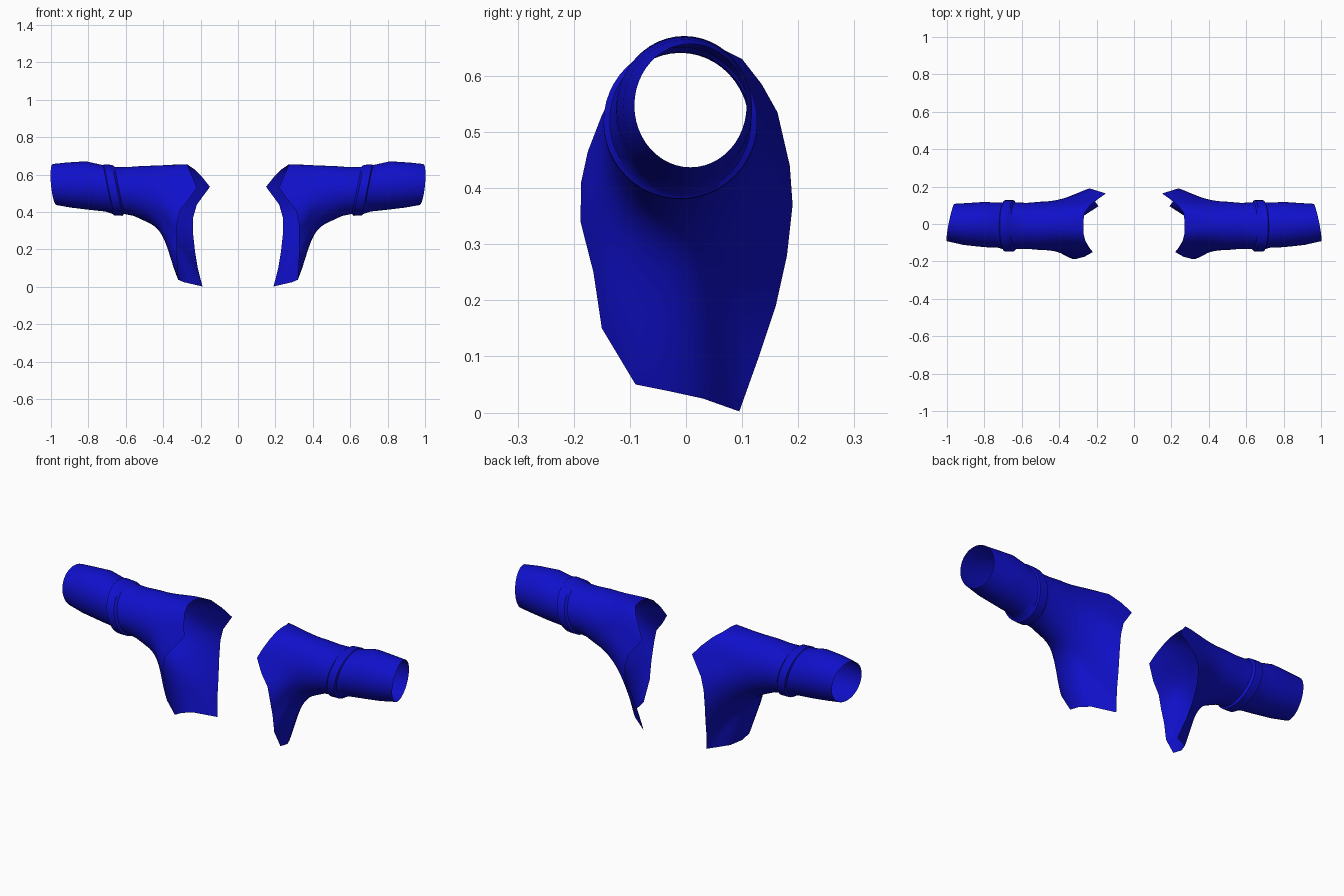
import bpy, bmesh, math
from mathutils import Vector

cube = bpy.data.objects.get("Cube")
if cube:
    bpy.data.objects.remove(cube, do_unlink=True)

blue = bpy.data.materials.new("royal_blue")
blue.use_nodes = True
colour = (0.005, 0.005, 0.6, 1)
blue.diffuse_color = colour
blue.node_tree.nodes["Principled BSDF"].inputs["Base Color"].default_value = colour

SEGMENTS = 48
STEPS = 12

# Tube rings: x, y centre, z centre, y radius, z radius, lean by y, lean by z
RINGS = [
    (.98, .008, .547, .100, .110, -.2, .09),
    (.90, .000, .544, .112, .121, -.1, .1),
    (.80, -.003, .541, .121, .130, 0, .1),
    (.73, -.006, .530, .120, .127, 0, .15),
    (.695, -.010, .520, .126, .131, 0, .2),
    (.69, -.010, .518, .137, .137, 0, .2),
    (.645, -.010, .516, .137, .136, 0, .2),
    (.635, -.010, .516, .125, .126, 0, .2),
    (.57, -.010, .510, .123, .131, 0, .1),
    (.50, -.010, .500, .129, .147, 0, 0),
]

# Open edge of the shoulder and side panel, from the top round by the front
EDGE = [Vector(p) for p in (
    (.27, -.01, .655), (.27, -.05, .65), (.26, -.09, .625), (.24, -.125, .58),
    (.22, -.15, .53), (.265, -.175, .465), (.31, -.187, .41), (.325, -.188, .34),
    (.325, -.165, .25), (.325, -.15, .15), (.32, -.09, .05), (.32, -.03, .038),
    (.29, .03, .025), (.19, .095, .002), (.215, .13, .1), (.23, .16, .19),
    (.24, .18, .28), (.24, .19, .37), (.22, .185, .44), (.15, .163, .535),
    (.19, .135, .585), (.235, .10, .63), (.265, .06, .65), (.27, .02, .655))]


def ring_point(ring, k):
    x, yc, zc, ry, rz, ly, lz = ring
    a = math.tau * k / SEGMENTS
    y, z = -ry * math.sin(a), rz * math.cos(a)
    return Vector((x + ly * y + lz * z, yc + y, zc + z))


def edge_point(k):
    t = k * len(EDGE) / SEGMENTS
    i = int(t)
    return EDGE[i].lerp(EDGE[(i + 1) % len(EDGE)], t - i)


def flare_point(k, t):
    # Smooth curve from the tube out to the open edge
    start, end = ring_point(RINGS[-1], k), edge_point(k)
    low = (1 - math.cos(math.tau * k / SEGMENTS)) / 2
    a = start + Vector((-.08 - .04 * low, 0, -.045 * low))
    b = end + Vector((.08 - .02 * low, -.12 * end.y, .15 * low * low))
    s = 1 - t
    return start * s**3 + a * 3 * s * s * t + b * 3 * s * t * t + end * t**3


def make_sleeve(name, side):
    rows = [[ring_point(r, k) for k in range(SEGMENTS)] for r in RINGS]
    rows += [[flare_point(k, j / STEPS) for k in range(SEGMENTS)]
             for j in range(1, STEPS + 1)]
    bm = bmesh.new()
    grid = [[bm.verts.new((p.x * side, p.y, p.z)) for p in row] for row in rows]
    for r0, r1 in zip(grid, grid[1:]):
        for k in range(SEGMENTS):
            n = (k + 1) % SEGMENTS
            quad = [r0[k], r0[n], r1[n], r1[k]]
            bm.faces.new(quad if side < 0 else quad[::-1])
    # Face the cloth outwards, judged at the top of the tube
    bm.normal_update()
    bm.faces.ensure_lookup_table()
    if bm.faces[SEGMENTS].normal.z < 0:
        bmesh.ops.reverse_faces(bm, faces=bm.faces[:])
    mesh = bpy.data.meshes.new(name)
    bm.to_mesh(mesh)
    bm.free()
    mesh.materials.append(blue)
    obj = bpy.data.objects.new(name, mesh)
    bpy.context.collection.objects.link(obj)
    bpy.ops.object.select_all(action="DESELECT")
    obj.select_set(True)
    bpy.context.view_layer.objects.active = obj
    bpy.ops.object.shade_smooth_by_angle(angle=math.radians(40))


make_sleeve("left_sleeve", 1)
make_sleeve("right_sleeve", -1)
